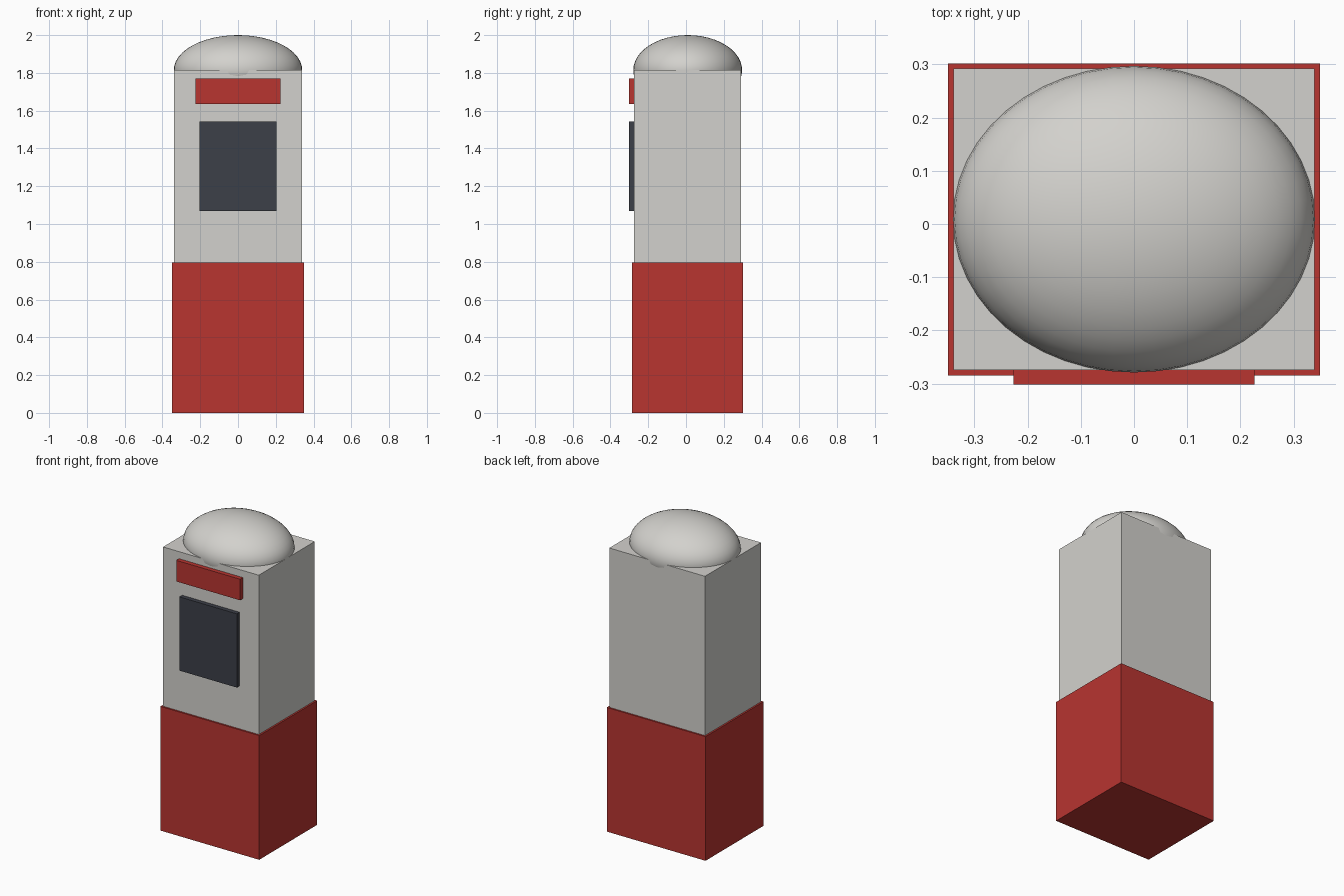
import bpy

if "Cube" in bpy.data.objects:
    bpy.data.objects.remove(bpy.data.objects["Cube"])


def material(name, rgb):
    m = bpy.data.materials.new(name)
    m.diffuse_color = (*rgb, 1)
    m.use_nodes = True
    m.node_tree.nodes["Principled BSDF"].inputs["Base Color"].default_value = m.diffuse_color
    return m


def box(name, x, y, z, mat=None):
    """Box from (min, max) ranges on each axis."""
    bpy.ops.mesh.primitive_cube_add(size=1, location=[sum(r) / 2 for r in (x, y, z)])
    o = bpy.context.object
    o.name = name
    o.scale = [r[1] - r[0] for r in (x, y, z)]
    bpy.ops.object.transform_apply(location=False, rotation=False, scale=True)
    if mat:
        o.data.materials.append(mat)
    return o


red = material("red_paint", (0.48, 0.035, 0.03))
dark = material("dark_glass", (0.045, 0.05, 0.065))
pale = material("pale_grey", (0.65, 0.64, 0.61))

# Red lower plinth and pale upper cabinet
box("base", (-0.35, 0.35), (-0.285, 0.302), (0, 0.795), red)
box("cabinet", (-0.339, 0.339), (-0.274, 0.292), (0.795, 1.815), pale)

# Front panels
box("sign_panel", (-0.226, 0.226), (-0.302, -0.274), (1.635, 1.77), red)
box("display_panel", (-0.203, 0.203), (-0.302, -0.274), (1.07, 1.542), dark)

# Flattened ellipsoid dome, half sunk in the cabinet top
bpy.ops.mesh.primitive_uv_sphere_add(segments=48, ring_count=24, radius=1, location=(0, 0.009, 1.815))
dome = bpy.context.object
dome.name = "dome"
dome.scale = (0.34, 0.288, 0.185)
bpy.ops.object.transform_apply(location=False, rotation=False, scale=True)
bpy.ops.object.shade_smooth()
dome.data.materials.append(pale)
